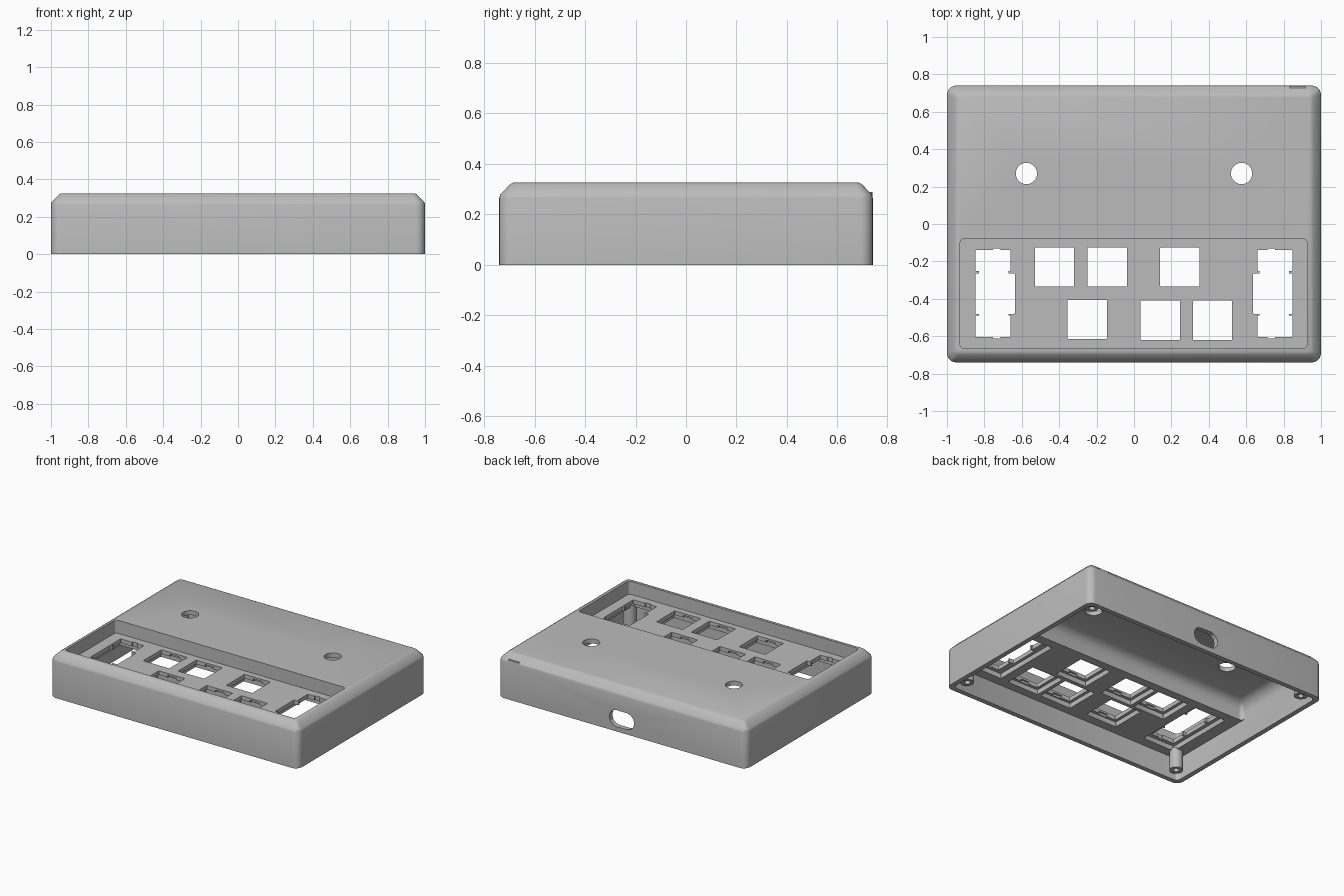
import bpy, bmesh, math
from mathutils import Matrix

if "Cube" in bpy.data.objects:
    bpy.data.objects.remove(bpy.data.objects["Cube"])

grey = bpy.data.materials.new("plain grey")
grey.use_nodes = True
grey.diffuse_color = (0.5, 0.5, 0.5, 1)
grey.node_tree.nodes["Principled BSDF"].inputs["Base Color"].default_value = (0.5, 0.5, 0.5, 1)


def make_object(name, bm):
    bmesh.ops.recalc_face_normals(bm, faces=bm.faces)
    mesh = bpy.data.meshes.new(name)
    bm.to_mesh(mesh)
    bm.free()
    mesh.materials.append(grey)
    obj = bpy.data.objects.new(name, mesh)
    bpy.context.collection.objects.link(obj)
    return obj


def rounded_rect(x0, x1, y0, y1, r, steps=6):
    pts = []
    corners = ((x1 - r, y1 - r), (x0 + r, y1 - r), (x0 + r, y0 + r), (x1 - r, y0 + r))
    for i, (cx, cy) in enumerate(corners):
        for k in range(steps + 1):
            a = math.pi / 2 * (i + k / steps)
            pts.append((cx + r * math.cos(a), cy + r * math.sin(a)))
    return pts


def loft(name, x0, x1, y0, y1, r, levels, steps=6):
    """Rounded slab whose outline is inset by a given amount at each height."""
    bm = bmesh.new()
    rings = []
    for inset, z in levels:
        outline = rounded_rect(x0 + inset, x1 - inset, y0 + inset, y1 - inset,
                               max(r - inset * 0.6, 0.004), steps)
        rings.append([bm.verts.new((x, y, z)) for x, y in outline])
    for low, high in zip(rings, rings[1:]):
        for i in range(len(low)):
            j = (i + 1) % len(low)
            bm.faces.new((low[i], low[j], high[j], high[i]))
    bm.faces.new(rings[0][::-1])
    bm.faces.new(rings[-1])
    return make_object(name, bm)


def slab(name, x0, x1, y0, y1, z0, z1, r=0.004):
    return loft(name, x0, x1, y0, y1, r, [(0, z0), (0, z1)], 3)


def lathe(name, x, y, profile, steps=32):
    bm = bmesh.new()
    rings = [[bm.verts.new((x + r * math.cos(2 * math.pi * i / steps),
                            y + r * math.sin(2 * math.pi * i / steps), z))
              for i in range(steps)] for r, z in profile]
    for a, b in zip(rings, rings[1:]):
        for i in range(steps):
            j = (i + 1) % steps
            bm.faces.new((a[i], a[j], b[j], b[i]))
    for end in (rings[0], rings[-1]):
        bm.faces.new(end)
    return make_object(name, bm)


def combine(target, tool, operation="DIFFERENCE"):
    mod = target.modifiers.new("cut", "BOOLEAN")
    mod.operation, mod.solver, mod.object = operation, "EXACT", tool
    tool.hide_render = True
    bpy.context.view_layer.update()
    result = bpy.data.meshes.new_from_object(
        target.evaluated_get(bpy.context.evaluated_depsgraph_get()))
    target.modifiers.clear()
    target.data = result
    bpy.data.objects.remove(tool)


FLOOR, UNDER, LEDGE = 0.23, 0.165, 0.2   # heights of the sunken key plate

# Outer shell with chamfered top edge
case = loft("case", -1, 1, -0.74, 0.74, 0.05,
            [(0, 0), (0, 0.265), (0.004, 0.278), (0.042, 0.318), (0.055, 0.325)])
case.name = "case"

# Raised tab on the rear chamfer
combine(case, slab("tab", 0.83, 0.92, 0.69, 0.738, 0.24, 0.288, 0.015), "UNION")

# Hollow inside: low room under the key plate, tall room with rounded ceiling behind
combine(case, slab("low_room", -0.965, 0.965, -0.705, 0.705, -0.1, UNDER, 0.03))
combine(case, loft("tall_room", -0.965, 0.965, -0.04, 0.705, 0.03,
                   [(0, -0.1), (0, 0.22), (0.012, 0.255), (0.035, 0.28), (0.07, 0.293)]))

# Sunken tray on top
combine(case, slab("tray", -0.93, 0.925, -0.665, -0.08, FLOOR, 0.5, 0.02))

# Square key openings, with a wider pocket and clip notches beneath
keys = [(-0.425, -0.23), (-0.143, -0.23), (0.245, -0.23),
        (-0.25, -0.51), (0.14, -0.515), (0.42, -0.515)]
for x, y in keys:
    for half_x, half_y, z0, z1 in ((0.105, 0.105, 0.1, 0.4),
                                   (0.127, 0.127, 0.1, LEDGE),
                                   (0.035, 0.118, 0.19, 0.216)):
        combine(case, slab("key_cut", x - half_x, x + half_x, y - half_y, y + half_y, z0, z1))

# Slider openings at both sides: stepped outline with small tabs
for side in (-1, 1):
    def side_cut(a, b, y0, y1, z0=0.1, z1=0.4):
        x0, x1 = sorted((side * a, side * b))
        combine(case, slab("slider_cut", x0, x1, y0, y1, z0, z1, 0.002))
    side_cut(0.66, 0.848, -0.605, -0.49)
    side_cut(0.66, 0.848, -0.25, -0.14)
    side_cut(0.637, 0.848, -0.48, -0.265)
    side_cut(0.672, 0.83, -0.5, -0.24)
    side_cut(0.715, 0.755, -0.613, -0.132)
    side_cut(0.615, 0.875, -0.635, -0.11, 0.1, LEDGE)

# Round holes through the top
for x in (-0.575, 0.575):
    combine(case, lathe("round_cut", x, 0.27, [(0.057, 0.2), (0.057, 0.5)], 40))

# Cable slot through the back wall
slot = slab("cable_slot", -0.1, 0.1, -0.06, 0.06, -0.1, 0.1, 0.058)
slot.data.transform(Matrix.Translation((0, 0.74, 0.095)) @ Matrix.Rotation(math.pi / 2, 4, "X"))
combine(case, slot)

# Screw posts in the four corners
posts = []
for x in (-0.9, 0.9):
    for y, top, end in ((-0.64, 0.18, "front"), (0.64, 0.285, "rear")):
        name = f"{end}_{'left' if x > 0 else 'right'}_screw_post"
        posts.append(lathe(name, x, y, [(0.045, top), (0.045, 0.03), (0.02, 0.03), (0.02, 0.14)]))

# Smooth curved parts, keep edges sharp
bpy.ops.object.select_all(action="DESELECT")
for obj in [case] + posts:
    obj.select_set(True)
bpy.context.view_layer.objects.active = case
bpy.ops.object.shade_smooth_by_angle(angle=math.radians(28))
